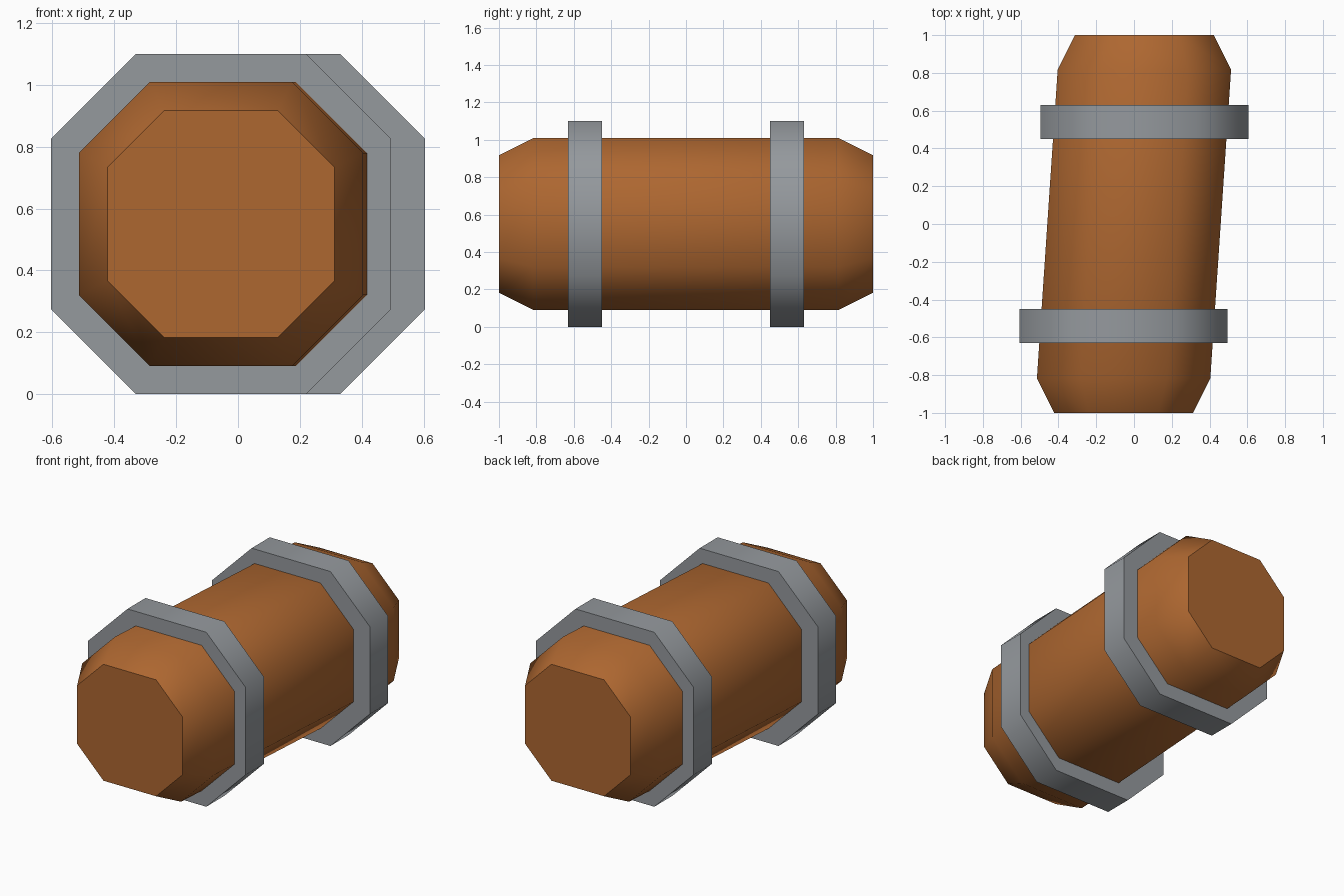
import bpy, math

if "Cube" in bpy.data.objects:
    bpy.data.objects.remove(bpy.data.objects["Cube"])

CZ = 0.55      # height of the barrel axis
SHIFT = 0.055  # sideways offset of each end


def material(name, rgb):
    m = bpy.data.materials.new(name)
    m.diffuse_color = (*rgb, 1)
    m.use_nodes = True
    m.node_tree.nodes["Principled BSDF"].inputs["Base Color"].default_value = m.diffuse_color
    return m


def octagon(r):
    # octagon whose flats are half as long as its width
    h = r / 2
    return [(h, -r), (r, -h), (r, h), (h, r), (-h, r), (-r, h), (-r, -h), (-h, -r)]


def loft(name, sections, mat):
    # sections: (y, x centre, radius), joined front to back and capped
    verts, faces = [], []
    for y, cx, r in sections:
        verts += [(cx + x, y, CZ + z) for x, z in octagon(r)]
    for s in range(len(sections) - 1):
        for i in range(8):
            j = (i + 1) % 8
            a, b = s * 8, s * 8 + 8
            faces.append((a + i, a + j, b + j, b + i))
    faces.append(tuple(reversed(range(8))))
    faces.append(tuple(range(len(verts) - 8, len(verts))))
    # front cap faces -y
    faces[-2] = tuple(range(7, -1, -1))
    me = bpy.data.meshes.new(name)
    me.from_pydata(verts, [], faces)
    me.materials.append(mat)
    ob = bpy.data.objects.new(name, me)
    bpy.context.collection.objects.link(ob)
    import bmesh
    bm = bmesh.new()
    bm.from_mesh(me)
    bmesh.ops.recalc_face_normals(bm, faces=bm.faces)
    bm.to_mesh(me)
    bm.free()
    # round sides shade smooth, end caps stay crisp
    bpy.ops.object.select_all(action='DESELECT')
    ob.select_set(True)
    bpy.context.view_layer.objects.active = ob
    bpy.ops.object.shade_smooth_by_angle(angle=math.radians(50))
    return ob


wood = material("wood", (0.42, 0.135, 0.03))
metal = material("metal", (0.3, 0.32, 0.34))

# slightly skewed barrel with tapered ends
loft("barrel_body", [(-1, -SHIFT, 0.367), (-0.817, -SHIFT, 0.459),
                     (0.817, SHIFT, 0.459), (1, SHIFT, 0.367)], wood)

# two metal bands
for name, side in (("front_band", -1), ("back_band", 1)):
    y, cx = side * 0.54, side * SHIFT
    loft(name, [(y - 0.09, cx, 0.55), (y + 0.09, cx, 0.55)], metal)
